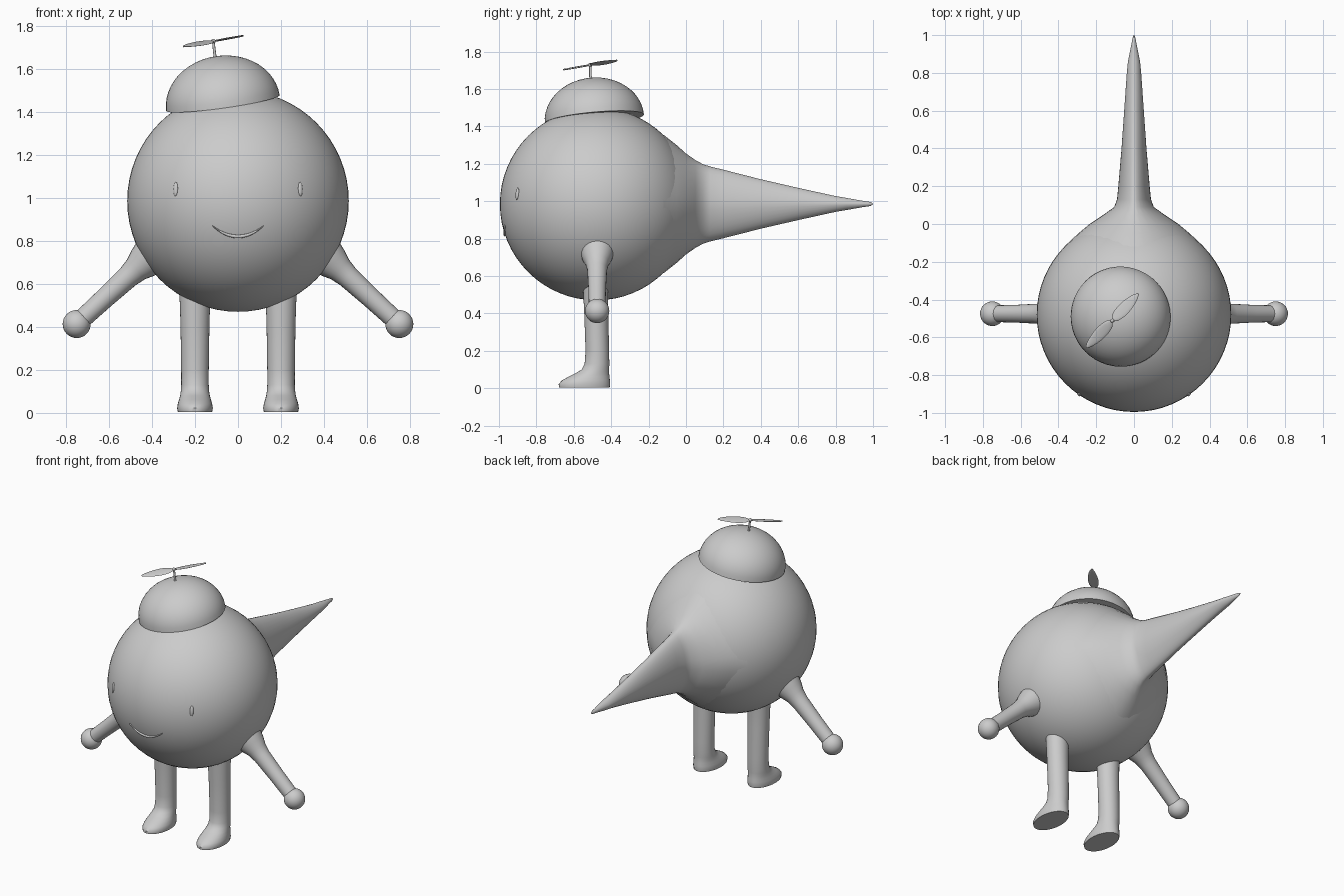
import bpy, bmesh, math
from mathutils import Vector, Matrix

if "Cube" in bpy.data.objects:
    bpy.data.objects.remove(bpy.data.objects["Cube"])

grey = bpy.data.materials.new("light grey")
grey.diffuse_color = (0.6, 0.6, 0.6, 1)
grey.use_nodes = True
grey.node_tree.nodes["Principled BSDF"].inputs["Base Color"].default_value = grey.diffuse_color
C, R = Vector((0, -0.48, 0.985)), 0.515   # body centre and radius


def finish(bm, name, angle=50):
    bmesh.ops.recalc_face_normals(bm, faces=bm.faces[:])
    me = bpy.data.meshes.new(name)
    bm.to_mesh(me)
    bm.free()
    me.materials.append(grey)
    ob = bpy.data.objects.new(name, me)
    bpy.context.collection.objects.link(ob)
    bpy.context.view_layer.objects.active = ob
    ob.select_set(True)
    bpy.ops.object.shade_smooth_by_angle(angle=math.radians(angle))
    ob.select_set(False)
    return ob


def ball(name, loc, scale, rot=Matrix(), seg=32):
    bm = bmesh.new()
    bmesh.ops.create_uvsphere(bm, u_segments=seg, v_segments=seg // 2, radius=1,
                              matrix=Matrix.Translation(loc) @ rot @ Matrix.Diagonal((*scale, 1)))
    return finish(bm, name)


def loft(name, rings, u, v, n=32, power=1.0, angle=50):
    """Join elliptical rings (centre, radius along u, radius along v)."""
    bm = bmesh.new()
    loops = []
    for c, ru, rv in rings:
        loop = []
        for i in range(n):
            a = 2 * math.pi * i / n
            ca, sa = math.cos(a), math.sin(a)
            pu = math.copysign(abs(ca) ** power, ca)
            pv = math.copysign(abs(sa) ** power, sa)
            loop.append(bm.verts.new(Vector(c) + Vector(u) * pu * ru + Vector(v) * pv * rv))
        loops.append(loop)
    for a, b in zip(loops, loops[1:]):
        for i in range(n):
            j = (i + 1) % n
            bm.faces.new((a[i], a[j], b[j], b[i]))
    bm.faces.new(loops[0])
    bm.faces.new(loops[-1])
    return finish(bm, name, angle)


def on_body(x, z, lift=0.0):
    d = math.sqrt((R + lift) ** 2 - x * x - (z - C.z) ** 2)
    return Vector((x, C.y - d, z))


ball("body", C, (R, R, R), seg=64)

# Pointed tail, taller than wide, flaring into the body
tail = [(-0.12, 0.37, 0.37), (-0.05, 0.295, 0.315), (0.0, 0.235, 0.27), (0.05, 0.16, 0.235),
        (0.09, 0.105, 0.213), (0.13, 0.09, 0.2), (0.2, 0.083, 0.183), (0.4, 0.066, 0.132),
        (0.6, 0.052, 0.086), (0.8, 0.038, 0.042), (0.86, 0.032, 0.032),
        (0.95, 0.014, 0.016), (0.985, 0.008, 0.011), (1.0, 0.002, 0.003)]
loft("tail", [((0, y, 0.985), rx, rz) for y, rx, rz in tail], (1, 0, 0), (0, 0, 1), power=1.15)

# Tilted domed cap, revolved from a quarter arc
axis = Vector((-0.14, -0.09, 1)).normalized()
tilt = Vector((0, 0, 1)).rotation_difference(axis).to_matrix()
base = Vector((-0.07, -0.49, 1.44))
cap = []
for i in range(13):
    t = math.radians(89 * i / 12)
    r = 0.266 * math.cos(t)
    cap.append((base + axis * 0.22 * math.sin(t), r, r))
loft("cap", cap, tilt.col[0], tilt.col[1], n=48)

# Propeller: stem, hub and two leaf-shaped blades
hub = Vector((-0.115, -0.512, 1.728))
loft("propeller_stem", [((-0.105, -0.51, 1.64), 0.007, 0.007), (hub, 0.006, 0.006)],
     (1, 0, 0), (0, 1, 0), n=12)
ball("propeller_hub", hub, (0.011, 0.011, 0.011), seg=12)
along = Vector((0.28, 0.29, 0.05)).normalized()
side = along.cross(Vector((0, 0, 1))).normalized()
for s, name in ((1, "propeller_blade_a"), (-1, "propeller_blade_b")):
    across = (side + Vector((0, 0, 0.22 * s))).normalized()
    rings = []
    for k in range(11):
        t = k / 10
        w = 0.005 + 0.028 * math.sin(math.pi * t ** 0.8) ** 0.7 if 0 < t < 1 else 0.004
        rings.append((hub + along * s * 0.2 * t, w, 0.004))
    loft(name, rings, across, along.cross(across), n=12)

for s, tag in ((-1, "left"), (1, "right")):
    # Arm with a flared shoulder, and round hand
    a, b = Vector((s * 0.40, -0.475, 0.735)), Vector((s * 0.75, -0.475, 0.413))
    d = (b - a).normalized()
    arm = [(0.0, 0.095), (0.06, 0.078), (0.10, 0.062), (0.15, 0.053), (0.3, 0.047), (0.46, 0.044)]
    loft(tag + "_arm", [(a + d * t, r, r) for t, r in arm], (0, 1, 0), d.cross(Vector((0, 1, 0))), n=24)
    ball(tag + "_hand", b, (0.065, 0.065, 0.065))
    # Leg running down into a flat-soled foot: z, centre y, half width, half length
    leg = [(0.005, -0.543, 0.08, 0.135), (0.022, -0.543, 0.083, 0.138), (0.042, -0.535, 0.08, 0.128),
           (0.062, -0.518, 0.074, 0.109), (0.08, -0.501, 0.069, 0.09), (0.1, -0.484, 0.066, 0.073),
           (0.13, -0.476, 0.064, 0.066), (0.2, -0.474, 0.064, 0.063), (0.4, -0.48, 0.067, 0.064),
           (0.5, -0.483, 0.07, 0.066), (0.6, -0.483, 0.075, 0.07)]
    loft(tag + "_leg", [((s * 0.2, y, z), rx, ry) for z, y, rx, ry in leg], (1, 0, 0), (0, 1, 0))
    # Upright oval eye lying on the body
    p = on_body(s * 0.29, 1.04)
    rot = Vector((0, -1, 0)).rotation_difference((p - C).normalized()).to_matrix().to_4x4()
    ball(tag + "_eye", p, (0.012, 0.008, 0.033), rot, seg=16)

# Thin smile, tapered to the corners and following the body
smile = []
for i in range(25):
    t = i / 12 - 1
    p = on_body(0.12 * t, 0.82 + 0.05 * t * t, 0.001)
    w = 0.002 + 0.006 * (1 - t * t)
    smile.append((p, w, 0.006))
loft("smile", smile, (0, 0, 1), (0, 1, 0), n=10)
